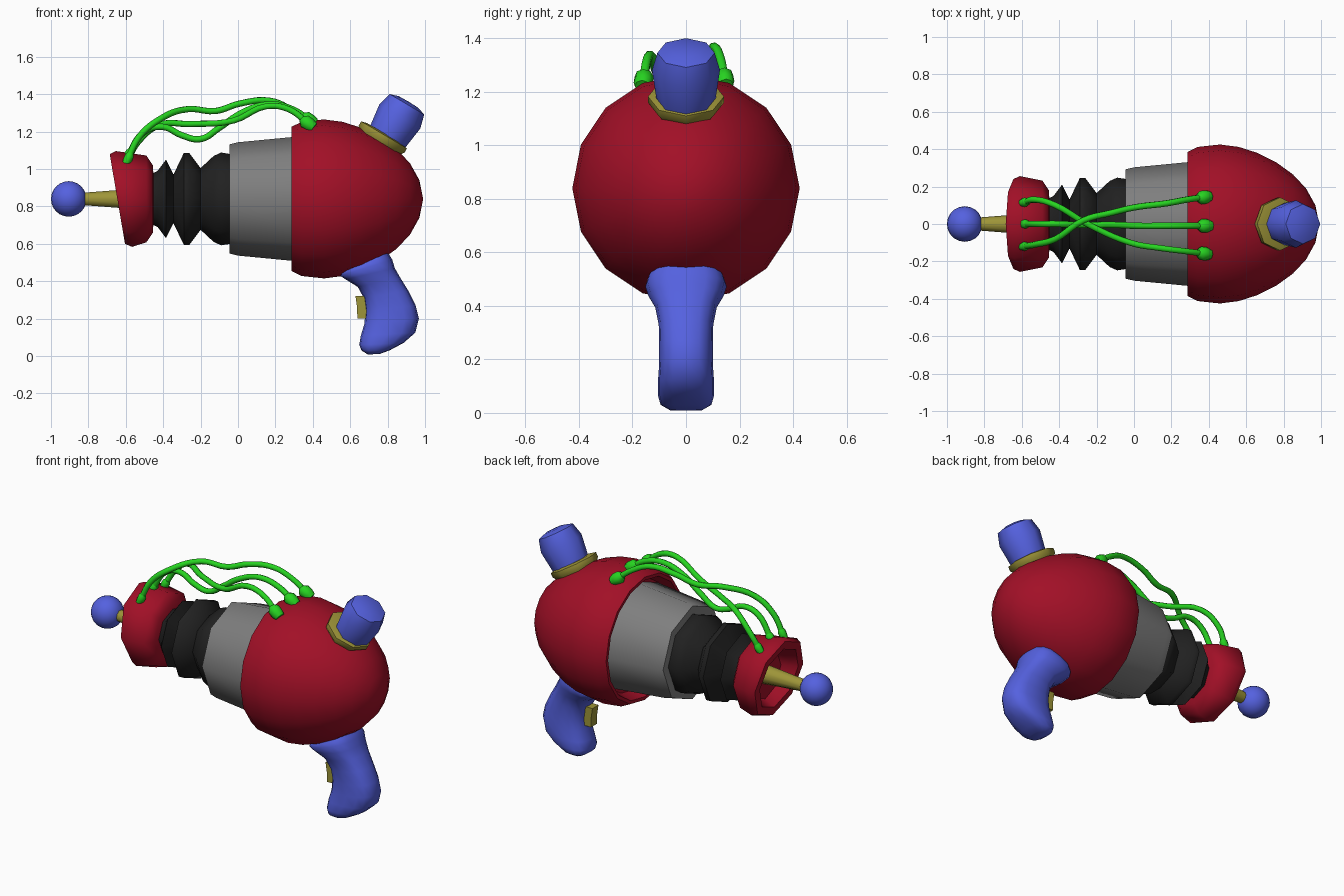
import bpy, bmesh, math
from mathutils import Vector

old = bpy.data.objects.get("Cube")
if old:
    bpy.data.objects.remove(old, do_unlink=True)


def material(name, rgb):
    m = bpy.data.materials.new(name)
    m.use_nodes = True
    m.diffuse_color = (*rgb, 1)
    m.node_tree.nodes["Principled BSDF"].inputs["Base Color"].default_value = (*rgb, 1)
    return m


RED = material("deep red", (0.36, 0.005, 0.02))
BLUE = material("violet blue", (0.09, 0.12, 0.74))
GREEN = material("bright green", (0.02, 0.66, 0.015))
OLIVE = material("olive yellow", (0.34, 0.3, 0.04))
GREY = material("mid grey", (0.21, 0.21, 0.21))
BLACK = material("soft black", (0.015, 0.015, 0.015))

AXIS_Z = 0.84
X = Vector((1, 0, 0))
BARREL = Vector((0, 0, AXIS_Z))


def finish(obj, mat, angle):
    obj.data.materials.clear()
    obj.data.materials.append(mat)
    bpy.ops.object.select_all(action='DESELECT')
    obj.select_set(True)
    bpy.context.view_layer.objects.active = obj
    bpy.ops.object.shade_smooth_by_angle(angle=math.radians(angle))
    return obj


def loft(name, rings, mat, angle=50):
    """Skin a list of point rings, capping both ends."""
    bm = bmesh.new()
    loops = [[bm.verts.new(p) for p in ring] for ring in rings]
    n = len(loops[0])
    for a, b in zip(loops, loops[1:]):
        for i in range(n):
            j = (i + 1) % n
            bm.faces.new((a[i], a[j], b[j], b[i]))
    bm.faces.new(loops[0])
    bm.faces.new(loops[-1])
    bmesh.ops.remove_doubles(bm, verts=bm.verts, dist=0.0001)
    bmesh.ops.recalc_face_normals(bm, faces=bm.faces)
    mesh = bpy.data.meshes.new(name)
    bm.to_mesh(mesh)
    bm.free()
    obj = bpy.data.objects.new(name, mesh)
    bpy.context.collection.objects.link(obj)
    return finish(obj, mat, angle)


def lathe(name, profile, sides, mat, origin=BARREL, axis=X, angle=50):
    """Revolve (distance along axis, radius) pairs around an axis."""
    rot = axis.to_track_quat('Z', 'Y')
    rings = []
    for d, r in profile:
        turn = [math.tau * i / sides for i in range(sides)]
        rings.append([origin + rot @ Vector((r * math.cos(t), r * math.sin(t), d)) for t in turn])
    return loft(name, rings, mat, angle)


# Egg-shaped body with a recessed front
lathe("body", [(0.37, 0.2), (0.36, 0.34), (0.285, 0.365), (0.285, 0.385), (0.34, 0.412),
               (0.46, 0.425), (0.56, 0.412), (0.66, 0.38), (0.76, 0.33), (0.85, 0.265),
               (0.92, 0.19), (0.97, 0.1), (0.99, 0)], 16, RED)

# Barrel parts
lathe("barrel_sleeve", [(-0.045, 0.2), (-0.045, 0.292), (0.0, 0.303), (0.365, 0.338)], 8, GREY)
lathe("bellows", [(-0.47, 0.13), (-0.43, 0.15), (-0.385, 0.21), (-0.345, 0.13), (-0.29, 0.245),
                  (-0.26, 0.245), (-0.2, 0.165), (-0.13, 0.23), (-0.09, 0.248), (-0.04, 0.24)],
      8, BLACK, angle=60)
muzzle = lathe("muzzle", [(-0.55, 0), (-0.55, 0.155), (-0.645, 0.19), (-0.645, 0.24),
                          (-0.61, 0.256), (-0.49, 0.232), (-0.455, 0.18), (-0.45, 0.09)], 8, RED)
for v in muzzle.data.vertices:      # slant the front rim
    if v.co.x < -0.6:
        v.co.x -= 0.17 * (v.co.z - AXIS_Z)

# Emitter rod and ball
lathe("emitter_rod", [(-0.85, 0.033), (-0.54, 0.058)], 10, OLIVE)
bpy.ops.mesh.primitive_uv_sphere_add(segments=20, ring_count=12, radius=0.095,
                                     location=(-0.905, 0, AXIS_Z))
ball = bpy.context.object
ball.name = "emitter_ball"
finish(ball, BLUE, 50)

# Tilted knob on its collar
tilt = Vector((0.51, 0, 0.86)).normalized()
side = Vector((tilt.z, 0, -tilt.x))
base = Vector((0.775, 0, 1.172))
lathe("knob_collar", [(-0.05, 0.115), (-0.015, 0.142), (0.012, 0.142), (0.02, 0.11)],
      8, OLIVE, base, tilt)
lathe("knob", [(-0.06, 0.1), (0.01, 0.11), (0.14, 0.127), (0.215, 0.107), (0.23, 0.06), (0.232, 0)],
      8, BLUE, base + side * 0.022, tilt)

# Grip: each section is front x, front z, back x, back z, half width
sections = [(0.60, 0.49, 0.78, 0.58, 0.12), (0.55, 0.45, 0.81, 0.54, 0.145),
            (0.545, 0.43, 0.825, 0.515, 0.152), (0.575, 0.41, 0.838, 0.47, 0.142),
            (0.64, 0.37, 0.867, 0.42, 0.115), (0.673, 0.31, 0.91, 0.35, 0.102),
            (0.682, 0.24, 0.95, 0.27, 0.1), (0.675, 0.17, 0.967, 0.2, 0.1),
            (0.657, 0.11, 0.948, 0.125, 0.105), (0.648, 0.06, 0.885, 0.07, 0.105),
            (0.66, 0.03, 0.81, 0.03, 0.095), (0.695, 0.008, 0.76, 0.012, 0.06)]
rings = []
for fx, fz, bx, bz, w in sections:
    front, back = Vector((fx, 0, fz)), Vector((bx, 0, bz))
    ring = []
    for i in range(16):
        t = math.tau * i / 16
        c, s = math.cos(t), math.sin(t)
        across = math.copysign(abs(s) ** 0.75, s) * w
        along = 0.5 + 0.5 * math.copysign(abs(c) ** 0.75, c)
        ring.append(front.lerp(back, along) + Vector((0, across, 0)))
    rings.append(ring)
loft("grip", rings, BLUE, 70)

# Trigger
loft("trigger", [[(x, y, z) for x, y in ((x0, -0.03), (0.72, -0.03), (0.72, 0.03), (x0, 0.03))]
                 for x0, z in ((0.628, 0.32), (0.637, 0.26), (0.638, 0.2))], OLIVE, 30)


# Cables with a plug at either end
def cable(name, points):
    curve = bpy.data.curves.new(name, 'CURVE')
    curve.dimensions = '3D'
    curve.bevel_depth = 0.017
    curve.bevel_resolution = 2
    curve.resolution_u = 5
    spline = curve.splines.new('BEZIER')
    spline.bezier_points.add(len(points) - 1)
    for bp, p in zip(spline.bezier_points, points):
        bp.co = p
        bp.handle_left_type = bp.handle_right_type = 'AUTO'
    obj = bpy.data.objects.new(name, curve)
    bpy.context.collection.objects.link(obj)
    bpy.ops.object.select_all(action='DESELECT')
    obj.select_set(True)
    bpy.context.view_layer.objects.active = obj
    bpy.ops.object.convert(target='MESH')
    finish(bpy.context.object, GREEN, 60)
    pts = [Vector(p) for p in points]
    for label, end, nxt, r in (("front", pts[0], pts[1], 0.024), ("rear", pts[-1], pts[-2], 0.036)):
        lathe(f"{name}_{label}_plug", [(-0.025, r * 0.8), (0.0, r), (r, r), (r * 1.6, 0.017)],
              8, GREEN, end, (nxt - end).normalized())


cable("left_cable", [(-0.59, -0.12, 1.05), (-0.53, -0.11, 1.17), (-0.42, -0.08, 1.265),
                     (-0.27, 0.02, 1.32), (-0.12, 0.06, 1.31), (0.01, 0.09, 1.35),
                     (0.17, 0.11, 1.365), (0.28, 0.13, 1.32), (0.385, 0.145, 1.24)])
cable("right_cable", [(-0.59, 0.115, 1.05), (-0.53, 0.13, 1.15), (-0.42, 0.1, 1.235),
                      (-0.25, 0.0, 1.24), (-0.02, -0.1, 1.26), (0.15, -0.13, 1.335),
                      (0.27, -0.145, 1.32), (0.385, -0.16, 1.235)])
cable("middle_cable", [(-0.59, 0, 1.07), (-0.5, 0, 1.2), (-0.4, 0, 1.225), (-0.3, -0.005, 1.18),
                       (-0.2, -0.005, 1.16), (-0.1, -0.005, 1.22), (0.02, -0.01, 1.3),
                       (0.16, -0.01, 1.345), (0.29, -0.01, 1.32), (0.39, -0.01, 1.255)])
